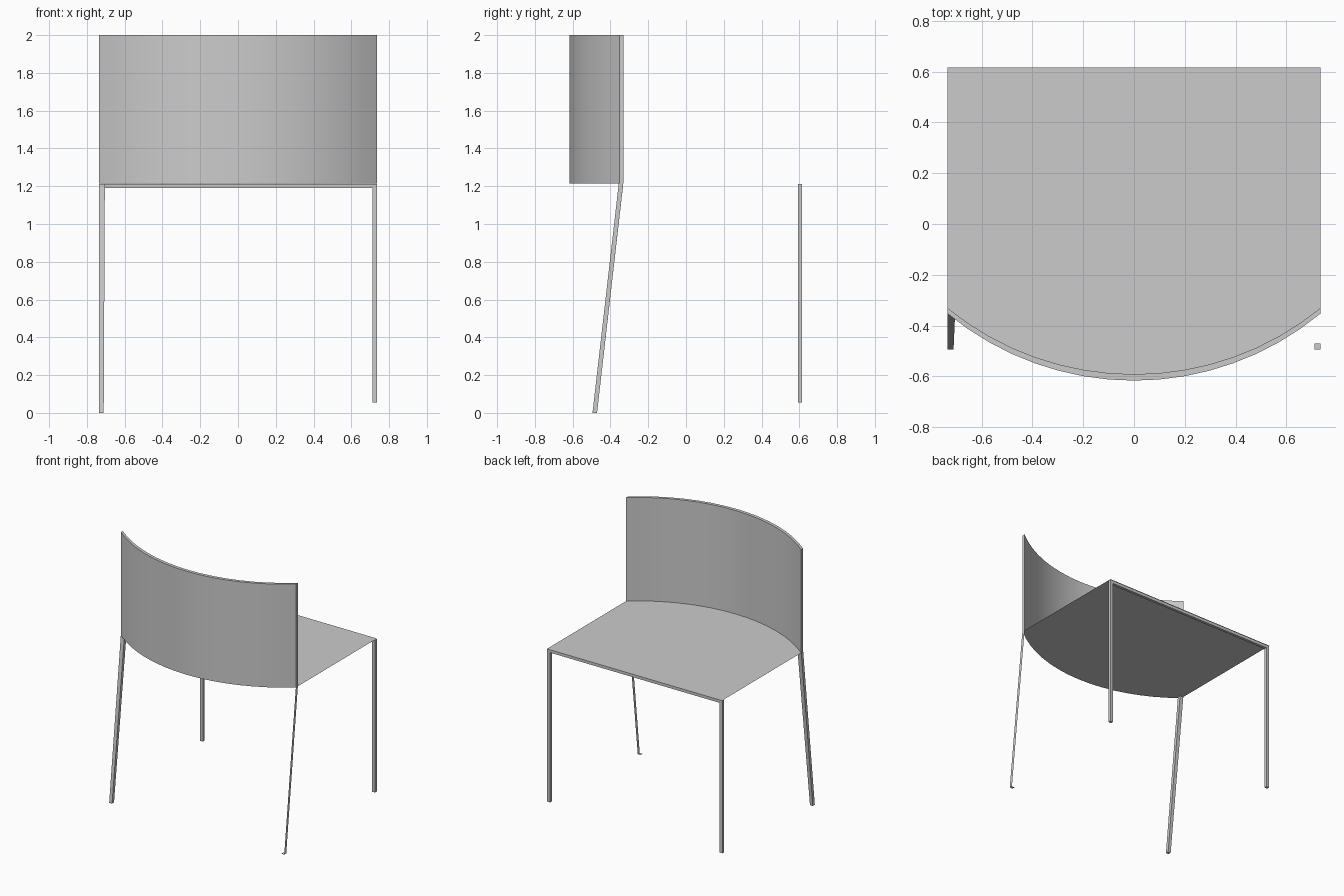
import bpy, bmesh, math

if "Cube" in bpy.data.objects:
    bpy.data.objects.remove(bpy.data.objects["Cube"], do_unlink=True)

# One grey finish for the whole chair
grey = bpy.data.materials.new("light_grey")
grey.use_nodes = True
COLOUR = (0.6, 0.6, 0.6, 1)
grey.diffuse_color = COLOUR
grey.node_tree.nodes["Principled BSDF"].inputs["Base Color"].default_value = COLOUR

HALF = 0.735      # half the seat width
SEAT = 1.215      # seat height
BACK = 0.617      # straight edge of the seat
TUBE = 0.024      # leg thickness
TOP_Y, FOOT_Y = -0.356, -0.495   # leaning legs, near edge at top and floor


def finish(name, bm, smooth=False):
    mesh = bpy.data.meshes.new(name)
    bm.to_mesh(mesh)
    bm.free()
    mesh.materials.append(grey)
    obj = bpy.data.objects.new(name, mesh)
    bpy.context.collection.objects.link(obj)
    if smooth:
        bpy.ops.object.select_all(action="DESELECT")
        obj.select_set(True)
        bpy.context.view_layer.objects.active = obj
        bpy.ops.object.shade_smooth_by_angle(angle=math.radians(35))
    return obj


def rect(bm, x0, x1, y0, y1, z):
    return [bm.verts.new((x, y, z)) for x, y in ((x0, y0), (x1, y0), (x1, y1), (x0, y1))]


def post(name, low, high):
    """Four-sided bar between two level rectangles (x0, x1, y0, y1, z)."""
    bm = bmesh.new()
    a, b = rect(bm, *low), rect(bm, *high)
    bm.faces.new(a[::-1])
    bm.faces.new(b)
    for i in range(4):
        j = (i + 1) % 4
        bm.faces.new((a[i], a[j], b[j], b[i]))
    return finish(name, bm)


def arc(front, end, steps=16):
    """Shallow arc bulging to -y, from the -x corner to the +x corner."""
    sag = end - front
    r = (HALF ** 2 + sag ** 2) / (2 * sag)
    sweep = math.asin(HALF / r)
    angles = [sweep * (2 * i / steps - 1) for i in range(steps + 1)]
    return [(r * math.sin(t), front + r - r * math.cos(t)) for t in angles]


outer = arc(-0.617, -0.353)
inner = arc(-0.592, -0.331)

# Thin seat sheet with a curved edge
bm = bmesh.new()
edge = outer + [(HALF, BACK), (-HALF, BACK)]
bm.faces.new([bm.verts.new((x, y, SEAT)) for x, y in edge])
finish("seat", bm)

# Curved backrest
bm = bmesh.new()
outline = outer + inner[::-1]
base = bm.faces.new([bm.verts.new((x, y, SEAT)) for x, y in outline])
made = bmesh.ops.extrude_face_region(bm, geom=[base])["geom"]
bmesh.ops.translate(bm, vec=(0, 0, 2 - SEAT),
                    verts=[v for v in made if isinstance(v, bmesh.types.BMVert)])
bmesh.ops.recalc_face_normals(bm, faces=bm.faces)
finish("backrest", bm, smooth=True)

# Upright legs and the rail between them
Y0, Y1 = BACK - TUBE, BACK - 0.003
for side, x in (("right", -HALF), ("left", HALF - TUBE)):
    post("upright_leg_" + side, (x, x + TUBE, Y0, Y1, 0.055), (x, x + TUBE, Y0, Y1, SEAT - 0.002))
post("seat_rail", (-HALF, HALF, Y0, Y1, SEAT - TUBE), (-HALF, HALF, Y0, Y1, SEAT - 0.002))

# Solid leaning leg
post("leaning_leg_right",
     (-HALF, -HALF + TUBE, FOOT_Y, FOOT_Y + TUBE, 0),
     (-HALF, -HALF + 0.03, TOP_Y, TOP_Y + TUBE, SEAT - 0.002))

# Flat leaning leg with a small square foot
bm = bmesh.new()
foot = rect(bm, HALF - TUBE, HALF, FOOT_Y, FOOT_Y + TUBE, 0)
bm.faces.new(foot)
top = [bm.verts.new((HALF, y, SEAT)) for y in (TOP_Y, TOP_Y + TUBE)]
bm.faces.new((foot[1], foot[2], top[1], top[0]))
finish("leaning_leg_left", bm)
